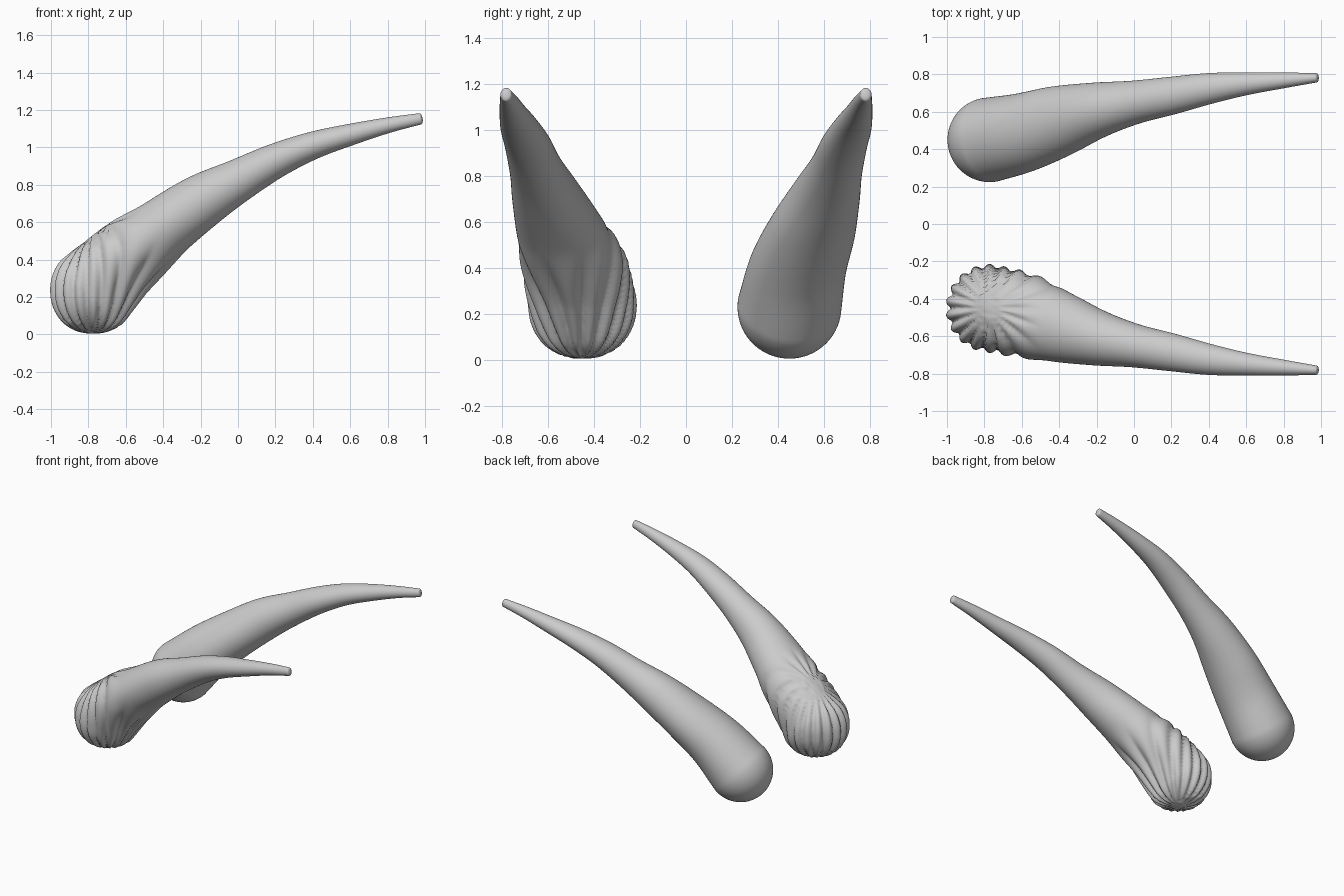
import bpy, bmesh, math
from mathutils import Vector

if "Cube" in bpy.data.objects:
    bpy.data.objects.remove(bpy.data.objects["Cube"])

# centre line of a horn: x, y, z, half width, half height
PATH = [
    (-0.772, 0.450, 0.230, 0.226, 0.224),
    (-0.600, 0.487, 0.402, 0.212, 0.195),
    (-0.400, 0.550, 0.565, 0.190, 0.168),
    (-0.200, 0.608, 0.708, 0.150, 0.147),
    (0.000, 0.650, 0.822, 0.117, 0.116),
    (0.200, 0.686, 0.928, 0.101, 0.093),
    (0.400, 0.724, 1.010, 0.083, 0.074),
    (0.600, 0.750, 1.068, 0.061, 0.058),
    (0.800, 0.768, 1.118, 0.042, 0.042),
    (0.975, 0.782, 1.153, 0.025, 0.030),
]
SEGMENTS, STEPS, CAP = 128, 12, 24
RIBS = 18


def spline(i, t):
    """Smooth interpolation of all five path values."""
    n = len(PATH) - 1

    def row(k):
        if k < 0:
            return [2 * a - b for a, b in zip(PATH[0], PATH[1])]
        if k > n:
            return [2 * a - b for a, b in zip(PATH[n], PATH[n - 1])]
        return PATH[k]
    out = []
    for a, b, c, d in zip(row(i - 1), row(i), row(i + 1), row(i + 2)):
        out.append(0.5 * (2 * b + (c - a) * t + (2 * a - 5 * b + 4 * c - d) * t * t
                          + (3 * b - a - 3 * c + d) * t ** 3))
    return out


def sections(side):
    """Rings (centre, tangent, width, height) from rounded base to tip."""
    rows = [spline(i, k / STEPS) for i in range(len(PATH) - 1) for k in range(STEPS)]
    rows.append(list(PATH[-1]))
    pts = [Vector((r[0], r[1] * side, r[2])) for r in rows]
    tang = [(pts[min(i + 1, len(pts) - 1)] - pts[max(i - 1, 0)]).normalized()
            for i in range(len(pts))]
    rings = []
    for k in range(1, CAP):
        a = math.pi / 2 * k / CAP
        r = rows[0]
        rings.append((pts[0] - tang[0] * r[3] * math.cos(a), tang[0],
                      r[3] * math.sin(a), r[4] * math.sin(a)))
    rings += [(p, t, r[3], r[4]) for p, t, r in zip(pts, tang, rows)]
    for k in range(1, 4):
        a = math.pi / 2 * k / 4
        r = rows[-1]
        rings.append((pts[-1] + tang[-1] * 0.012 * math.sin(a), tang[-1],
                      r[3] * math.cos(a), r[4] * math.cos(a)))
    return rings


def add_ribs(bm, centre):
    """Pumpkin-like ribs around a vertical axis through the bulb."""
    moves = []
    for v in bm.verts:
        d = v.co - centre
        rho = math.hypot(d.x, d.y)
        fade = max(0.0, min(1.0, (0.58 - d.length) / 0.30))
        fade = fade * fade * (3 - 2 * fade)
        pole = min(1.0, rho / 0.16)
        lobe = abs(math.sin(math.atan2(d.y, d.x) * RIBS / 2))
        upper = max(0.0, min(1.0, d.z / 0.2))
        moves.append((v, v.normal * fade * (0.030 * pole * (lobe - 0.66) + 0.012 * upper)))
    for v, m in moves:
        v.co += m


def build_horn(name, side, ribbed):
    bm = bmesh.new()
    loops = []
    for c, t, w, h in sections(side):
        across = t.cross(Vector((0, 0, 1))).normalized()
        up = across.cross(t).normalized()
        loops.append([bm.verts.new(c + across * w * math.cos(a) + up * h * math.sin(a))
                      for a in (2 * math.pi * j / SEGMENTS for j in range(SEGMENTS))])
    for a, b in zip(loops, loops[1:]):
        for j in range(SEGMENTS):
            k = (j + 1) % SEGMENTS
            bm.faces.new((a[j], a[k], b[k], b[j]))
    bm.faces.new(loops[0])
    bm.faces.new(loops[-1])
    bmesh.ops.recalc_face_normals(bm, faces=bm.faces[:])
    bm.normal_update()
    if ribbed:
        x, y, z = PATH[0][:3]
        add_ribs(bm, Vector((x, y * side, z)))
    for f in bm.faces:
        f.smooth = True
    mesh = bpy.data.meshes.new(name)
    bm.to_mesh(mesh)
    bm.free()
    obj = bpy.data.objects.new(name, mesh)
    bpy.context.collection.objects.link(obj)
    return obj


# smooth horn at the back, ribbed-base horn at the front
build_horn("smooth_horn", 1, False)
build_horn("ribbed_horn", -1, True)
